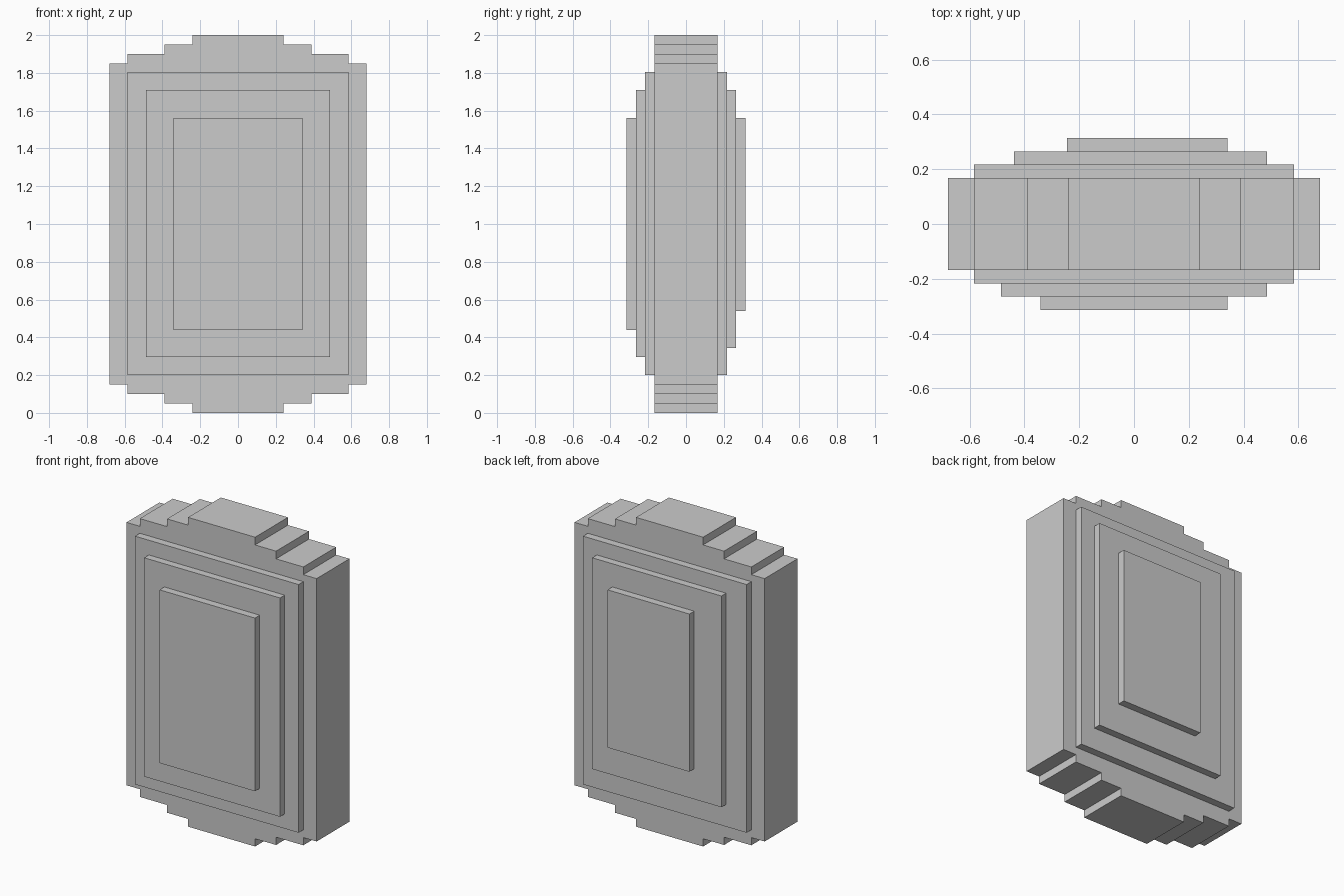
import bpy, bmesh

if "Cube" in bpy.data.objects:
    bpy.data.objects.remove(bpy.data.objects["Cube"])


def slab(name, outline, y0, y1):
    """Extrude an (x, z) outline from y0 to y1."""
    bm = bmesh.new()
    face = bm.faces.new([bm.verts.new((x, y0, z)) for x, z in outline])
    ext = bmesh.ops.extrude_face_region(bm, geom=[face])
    verts = [v for v in ext["geom"] if isinstance(v, bmesh.types.BMVert)]
    bmesh.ops.translate(bm, verts=verts, vec=(0, y1 - y0, 0))
    bmesh.ops.recalc_face_normals(bm, faces=bm.faces)
    mesh = bpy.data.meshes.new(name)
    bm.to_mesh(mesh)
    bm.free()
    obj = bpy.data.objects.new(name, mesh)
    bpy.context.collection.objects.link(obj)
    return obj


def rect(x0, x1, z0, z1):
    return [(x0, z0), (x1, z0), (x1, z1), (x0, z1)]


# Core: stepped outline, one quarter mirrored to all four corners
quarter = [(0.24, 2.0), (0.24, 1.95), (0.39, 1.95), (0.39, 1.90),
           (0.585, 1.90), (0.585, 1.85), (0.68, 1.85)]
right = quarter + [(x, 2 - z) for x, z in reversed(quarter)]
outline = right + [(-x, z) for x, z in reversed(right)]
depths = [0.168, 0.217, 0.265, 0.314]
slab("core_slab", outline, -depths[0], depths[0])

# Stacked plates: centred on the front, offset on the back
front = [(-0.585, 0.585, 0.20, 1.805), (-0.486, 0.486, 0.295, 1.71),
         (-0.341, 0.341, 0.44, 1.56)]
back = [(-0.585, 0.585, 0.20, 1.805), (-0.439, 0.486, 0.344, 1.71),
        (-0.244, 0.341, 0.54, 1.56)]
for side, plates, sign in (("front", front, -1), ("back", back, 1)):
    for i, p in enumerate(plates):
        slab(f"{side}_plate_{i + 1}", rect(*p),
             sign * depths[i], sign * depths[i + 1])
